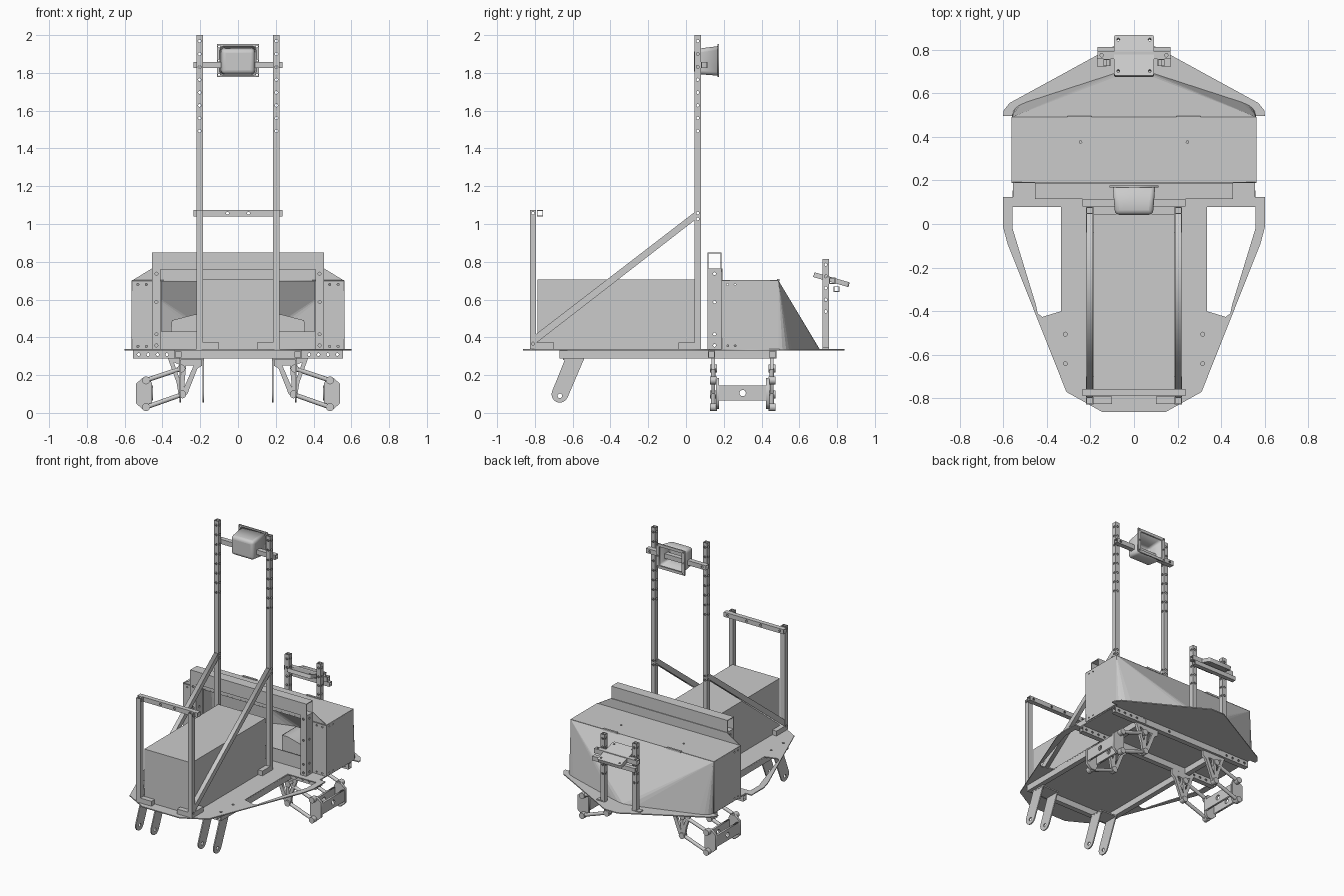
import bpy, bmesh, math
from mathutils import Vector, Matrix

if "Cube" in bpy.data.objects:
    bpy.data.objects.remove(bpy.data.objects["Cube"])

ROT = {'XY': Matrix.Identity(4),
       'XZ': Matrix(((1, 0, 0, 0), (0, 0, -1, 0), (0, 1, 0, 0), (0, 0, 0, 1))),
       'YZ': Matrix(((0, 0, 1, 0), (1, 0, 0, 0), (0, 1, 0, 0), (0, 0, 0, 1)))}


def finish(name, bm):
    bmesh.ops.remove_doubles(bm, verts=bm.verts, dist=1e-5)
    bmesh.ops.recalc_face_normals(bm, faces=bm.faces)
    me = bpy.data.meshes.new(name)
    bm.to_mesh(me)
    bm.free()
    ob = bpy.data.objects.new(name, me)
    bpy.context.collection.objects.link(ob)
    return ob


def circle(cx, cy, r, n=12, a0=0, a1=360):
    k = n if a1 - a0 == 360 else n - 1
    return [(cx + r * math.cos(math.radians(a0 + (a1 - a0) * i / k)),
             cy + r * math.sin(math.radians(a0 + (a1 - a0) * i / k))) for i in range(n)]


def rect(x0, y0, x1, y1):
    return [(x0, y0), (x1, y0), (x1, y1), (x0, y1)]


def mirrored(half):
    """Close a right-hand outline with its mirror image."""
    return half + [(-x, y) for x, y in reversed(half) if x > 1e-4]


def sheet(name, loops, thick, plane, at):
    """Flat plate: first loop is the outline, the rest are holes; 'at' is the position along its normal."""
    cu = bpy.data.curves.new(name, 'CURVE')
    cu.dimensions, cu.fill_mode, cu.extrude = '2D', 'BOTH', thick / 2
    for pts in loops:
        sp = cu.splines.new('POLY')
        sp.points.add(len(pts) - 1)
        for p, c in zip(sp.points, pts):
            p.co = (c[0], c[1], 0, 1)
        sp.use_cyclic_u = True
    tmp = bpy.data.objects.new(name + "_tmp", cu)
    bpy.context.collection.objects.link(tmp)
    dg = bpy.context.evaluated_depsgraph_get()
    me = bpy.data.meshes.new_from_object(tmp.evaluated_get(dg))
    bpy.data.objects.remove(tmp)
    bm = bmesh.new()
    bm.from_mesh(me)
    off = {'XY': (0, 0, at), 'XZ': (0, at, 0), 'YZ': (at, 0, 0)}[plane]
    bm.transform(Matrix.Translation(off) @ ROT[plane])
    return finish(name, bm)


def box(name, x0, x1, y0, y1, z0, z1):
    bm = bmesh.new()
    bmesh.ops.create_cube(bm, size=1)
    for v in bm.verts:
        v.co = ((x0 + x1) / 2 + v.co.x * (x1 - x0), (y0 + y1) / 2 + v.co.y * (y1 - y0),
                (z0 + z1) / 2 + v.co.z * (z1 - z0))
    return finish(name, bm)


def add_cyl(bm, a, b, r, n=16):
    a, b = Vector(a), Vector(b)
    m = Matrix.Translation((a + b) / 2) @ (b - a).to_track_quat('Z', 'Y').to_matrix().to_4x4()
    bmesh.ops.create_cone(bm, cap_ends=True, segments=n, radius1=r, radius2=r, depth=(b - a).length, matrix=m)


def rod(name, *segs):
    bm = bmesh.new()
    for a, b, r in segs:
        add_cyl(bm, a, b, r)
    ob = finish(name, bm)
    bpy.context.view_layer.objects.active = ob
    ob.select_set(True)
    bpy.ops.object.shade_smooth_by_angle()
    ob.select_set(False)
    return ob


def tube(name, a, b, w=0.033, h=0.033, wall=0.004, holes=(), axes=()):
    """Hollow rectangular tube with cross-drilled holes."""
    a, b = Vector(a), Vector(b)
    d = (b - a).normalized()
    u = Vector((0, 1, 0)) if abs(d.x) > 0.9 else Vector((1, 0, 0))
    v = d.cross(u)
    bm = bmesh.new()
    rings = []
    for end, k in ((a, 0), (b, 0), (b, wall), (a, wall)):
        rings.append([bm.verts.new(end + u * sx * (w / 2 - k) + v * sy * (h / 2 - k))
                      for sx, sy in ((-1, -1), (1, -1), (1, 1), (-1, 1))])
    for i in range(4):
        r, q = rings[i], rings[(i + 1) % 4]
        for j in range(4):
            bm.faces.new((r[j], r[(j + 1) % 4], q[(j + 1) % 4], q[j]))
    ob = finish(name, bm)
    for ax in axes:
        e = Vector(ax) * 0.05
        cb = bmesh.new()
        for t in holes:
            c = a + d * t
            add_cyl(cb, c - e, c + e, 0.008, 10)
        cut = finish("hole_cutter", cb)
        cut.hide_render = True
        md = ob.modifiers.new("holes", 'BOOLEAN')
        md.operation, md.object, md.solver = 'DIFFERENCE', cut, 'EXACT'
        bpy.context.view_layer.objects.active = ob
        bpy.ops.object.modifier_apply(modifier=md.name)
        bpy.data.objects.remove(cut)
    return ob


X, Y, Z = (1, 0, 0), (0, 1, 0), (0, 0, 1)

# Floor plate with side windows and bolt holes
outline = mirrored([(0.145, -0.862), (0.31, -0.77), (0.58, -0.09), (0.6, -0.015), (0.6, 0.124), (0.555, 0.124),
                    (0.555, 0.495), (0.6, 0.495), (0.598, 0.52), (0.57, 0.555), (0.14, 0.79), (0.05, 0.84)])
loops = [outline]
for s in (-1, 1):
    loops.append([(s * x, y) for x, y in ((0.335, 0.078), (0.557, 0.078), (0.557, -0.02), (0.45, -0.37),
                                          (0.442, -0.41), (0.42, -0.426), (0.335, -0.40))])
    loops += [circle(s * 0.315, -0.505, 0.009), circle(s * 0.315, -0.64, 0.009)]
sheet("floor_plate", loops, 0.007, 'XY', 0.334)

# Rear cargo box
box("cargo_box", -0.185, 0.185, -0.785, 0.045, 0.337, 0.705)

# Front housing: side walls, lid, bulkhead
for s in (-1, 1):
    sheet("housing_side", [rect(0.19, 0.337, 0.49, 0.70)] +
          [circle(y, z, 0.005, 8) for y in (0.22, 0.26) for z in (0.355, 0.68)], 0.005, 'YZ', s * 0.56)
    box("lid_hinge", s * 0.25 - 0.055, s * 0.25 + 0.055, 0.482, 0.496, 0.696, 0.708)
sheet("housing_lid", [rect(-0.562, 0.187, 0.562, 0.49)] + [circle(s * 0.245, 0.375, 0.006, 8) for s in (-1, 1)],
      0.005, 'XY', 0.70)
sheet("bulkhead", [mirrored([(0.562, 0.337), (0.562, 0.70), (0.455, 0.765)]), rect(-0.405, 0.43, 0.405, 0.695)] +
      [circle(s * x, z, 0.006, 8) for s in (-1, 1) for x in (0.485, 0.53) for z in (0.352, 0.68)],
      0.005, 'XZ', 0.19)

# Curved nose: fans from the lid corners to the floor outline
bm = bmesh.new()
half = [(0.56, 0.49), (0.557, 0.51), (0.545, 0.53), (0.525, 0.545), (0.49, 0.56), (0.09, 0.69), (0.04, 0.703)]
cor = [bm.verts.new((s * 0.56, 0.49, 0.70)) for s in (-1, 1)]
mid = bm.verts.new((0, 0.708, 0.337))
for c, s in zip(cor, (-1, 1)):
    row = [bm.verts.new((s * x, y, 0.337)) for x, y in half] + [mid]
    for p, q in zip(row, row[1:]):
        bm.faces.new((c, p, q))
bm.faces.new((cor[0], cor[1], mid))
nose = finish("nose_cover", bm)
nose.modifiers.new("thickness", 'SOLIDIFY').thickness = 0.004

# Roll frame in front of the bulkhead
tube("bulkhead_beam", (-0.455, 0.151, 0.805), (0.455, 0.151, 0.805), 0.072, 0.09, 0.005)
for s in (-1, 1):
    tube("bulkhead_column", (s * 0.432, 0.151, 0.337), (s * 0.432, 0.151, 0.76), 0.046, 0.072, 0.004,
         (0.02, 0.08, 0.25, 0.4), (X, Y))
    # Suspension covers inside the housing
    sheet("inner_cover", [[(s * x, z) for x, z in ((0.19, 0.337), (0.19, 0.52), (0.235, 0.52), (0.35, 0.49),
                                                   (0.365, 0.337))]], 0.16, 'XZ', 0.30)

# Masts, rear posts, braces and feet
for s in (-1, 1):
    x = s * 0.203
    tube("mast", (x, 0.062, 0.337), (x, 0.062, 2.0),
         holes=[0.69, 0.72] + [1.155 + 0.068 * i for i in range(8)], axes=(X, Y))
    tube("rear_post", (x, -0.81, 0.337), (x, -0.81, 1.075), holes=(0.03, 0.72), axes=(X,))
    sheet("brace", [[(-0.793, 0.37), (0.046, 1.02), (0.046, 1.063), (-0.793, 0.418)]], 0.03, 'YZ', x)
    for y0, y1 in ((-0.793, -0.70), (-0.04, 0.046)):
        box("side_foot", x - 0.0165, x + 0.0165, y0, y1, 0.337, 0.372)
    box("rear_foot", min(s * 0.1, s * 0.19), max(s * 0.1, s * 0.19), -0.826, -0.79, 0.337, 0.372)
tube("rear_crossbar", (-0.235, -0.773, 1.057), (0.235, -0.773, 1.057), holes=(0.03, 0.18, 0.29, 0.44), axes=(Y,))
tube("sensor_crossbar", (-0.235, 0.097, 1.842), (0.235, 0.097, 1.842), holes=(0.03, 0.44), axes=(Y,))

# Sensor hood, open toward +y, with flange
bm = bmesh.new()
bmesh.ops.create_cube(bm, size=2)
for v in bm.verts:
    f = v.co.y > 0
    zlo, zhi = (1.785, 1.942) if f else (1.795, 1.925)
    v.co = (v.co.x * (0.097 if f else 0.087), 0.172 if f else 0.042, zhi if v.co.z > 0 else zlo)
bmesh.ops.delete(bm, geom=[f for f in bm.faces if f.calc_center_median().y > 0.17], context='FACES')
hood = finish("sensor_hood", bm)
md = hood.modifiers.new("round", 'BEVEL')
md.width, md.segments = 0.02, 4
hood.modifiers.new("thickness", 'SOLIDIFY').thickness = 0.005
bpy.context.view_layer.objects.active = hood
hood.select_set(True)
bpy.ops.object.shade_smooth_by_angle()
hood.select_set(False)
sheet("hood_flange", [rect(-0.112, 1.778, 0.112, 1.952), rect(-0.088, 1.797, 0.088, 1.932)] +
      [circle(s * 0.1, z, 0.006, 8) for s in (-1, 1) for z in (1.79, 1.865, 1.94)], 0.008, 'XZ', 0.172)

# Nose bracket: posts, bar and tilted tray
for s in (-1, 1):
    tube("nose_post", (s * 0.124, 0.74, 0.337), (s * 0.124, 0.74, 0.815),
         holes=[0.2 + 0.062 * i for i in range(5)], axes=(X, Y))
    box("nose_foot", s * 0.148 - 0.022, s * 0.148 + 0.022, 0.722, 0.758, 0.337, 0.345)
tube("nose_crossbar", (-0.168, 0.774, 0.70), (0.168, 0.774, 0.70), holes=(0.02, 0.316), axes=(Z,))
tube("tray_support", (-0.168, 0.797, 0.655), (0.168, 0.797, 0.655), 0.03, 0.03)
r = 0.012
tray_outline = [p for cx, cy, a in ((0.08, 0.085, 0), (-0.08, 0.085, 90), (-0.08, -0.085, 180), (0.08, -0.085, 270))
                for p in circle(cx, cy, r, 4, a, a + 90)]
tray = sheet("tray", [tray_outline] + [circle(i * 0.072, j * 0.075, 0.007, 10) for i in (-1, 1) for j in (-1, 1)],
             0.026, 'XY', 0)
tray.location, tray.rotation_euler = (0, 0.77, 0.705), (math.radians(-16), 0, 0)

# Chassis rails
for y in (0.135, 0.46):
    tube("cross_rail", (-0.556, y, 0.309), (0.556, y, 0.309), 0.036, 0.042,
         holes=[0.03, 0.08, 0.13, 0.18, 0.66, 0.932, 0.982, 1.032, 1.082], axes=(Y,))
tube("rear_cross_rail", (-0.30, -0.652, 0.309), (0.30, -0.652, 0.309), 0.036, 0.042)
for s in (-1, 1):
    tube("side_rail", (s * 0.317, -0.67, 0.309), (s * 0.317, 0.48, 0.309), 0.036, 0.042)

# Rear wheel forks
fork = [(-0.54, 0.285), (-0.64, 0.285)] + circle(-0.668, 0.098, 0.044, 9, 157, 337)
for s in (-1, 1):
    for x in (0.185, 0.305):
        sheet("rear_fork", [fork, circle(-0.668, 0.09, 0.012)], 0.008, 'YZ', s * x)
    a, b = sorted((s * 0.18, s * 0.31))
    box("fork_mount", a, b, -0.65, -0.54, 0.279, 0.288)

# Front suspension
for s in (-1, 1):
    for y, out in ((0.145, -1), (0.455, 1)):
        tower = [(0.37, 0.287), (0.19, 0.287), (0.19, 0.25), (0.215, 0.235), (0.268, 0.10), (0.295, 0.08),
                 (0.315, 0.10), (0.325, 0.16)]
        hole1 = [(0.34, 0.268), (0.295, 0.25), (0.305, 0.17)]
        hole2 = [(0.275, 0.25), (0.235, 0.25), (0.285, 0.135)]
        sheet("suspension_tower", [[(s * px, pz) for px, pz in lp] for lp in (tower, hole1, hole2)], 0.018, 'XZ', y)
        up, low = (s * 0.487, y, 0.172), (s * 0.487, y, 0.03)
        piv_up, piv_low = (s * 0.30, y, 0.235), (s * 0.295, y, 0.098)
        e = Vector((0, 0.018, 0))
        segs = [(up, piv_up, 0.012), (low, piv_low, 0.012)]
        segs += [(Vector(p) - e, Vector(p) + e, 0.021) for p in (up, low, piv_up, piv_low)]
        rod("control_arms", *segs)
        # Knuckle end plate
        yk = y - out * 0.022
        sheet("knuckle_end", [[(s * px, pz) for px, pz in ((0.455, 0.05), (0.47, 0.02), (0.505, 0.02), (0.54, 0.05),
                                                           (0.54, 0.155), (0.505, 0.185), (0.47, 0.185),
                                                           (0.455, 0.155))]], 0.018, 'XZ', yk)
    for x in (0.457, 0.53):
        sheet("knuckle_plate", [rect(0.167, 0.065, 0.433, 0.145), circle(0.30, 0.105, 0.017, 14)],
              0.014, 'YZ', s * x)
